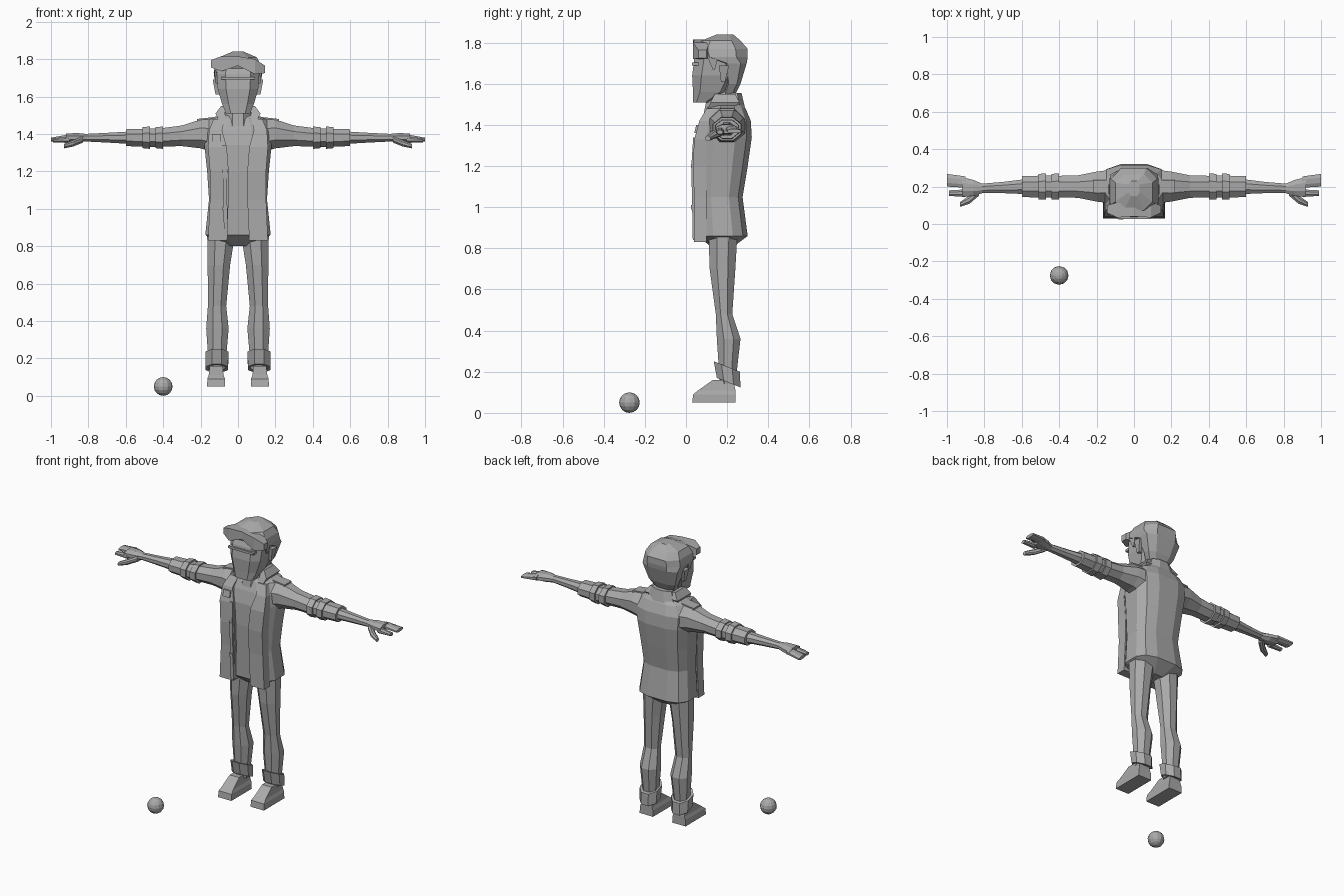
import bpy, bmesh
from math import cos, sin, pi, copysign
from mathutils import Vector

cube = bpy.data.objects.get("Cube")
if cube:
    bpy.data.objects.remove(cube, do_unlink=True)

clay = bpy.data.materials.new("plain_grey")
clay.use_nodes = True
grey = (.4, .4, .4, 1)
clay.diffuse_color = grey
clay.node_tree.nodes["Principled BSDF"].inputs["Base Color"].default_value = grey


def finish(name, bm, mirror=False):
    bmesh.ops.recalc_face_normals(bm, faces=bm.faces)
    mesh = bpy.data.meshes.new(name)
    bm.to_mesh(mesh)
    bm.free()
    mesh.materials.append(clay)
    obj = bpy.data.objects.new(name, mesh)
    bpy.context.collection.objects.link(obj)
    if mirror:
        obj.modifiers.new("mirror", 'MIRROR').use_axis[0] = True
    return obj


def level(z, half, front, back, x=0):
    """Horizontal section: centre and its two half axes."""
    return (Vector((x, (front + back) / 2, z)),
            Vector((half, 0, 0)), Vector((0, (back - front) / 2, 0)))


def slab(x, deep, tall, y=.2, z=1.38):
    """Upright section across the arm direction."""
    return Vector((x, y, z)), Vector((0, deep, 0)), Vector((0, 0, tall))


def outline(sides, power):
    """Regular polygon with flat sides; a lower power makes it squarer."""
    angles = [(i + .5) * 2 * pi / sides for i in range(sides)]
    points = [[copysign(abs(f(a)) ** power, f(a)) for f in (cos, sin)] for a in angles]
    reach = max(p[0] for p in points)
    return [(u / reach, v / reach) for u, v in points]


def loft(name, *sections, sides=8, power=1, mirror=False):
    bm = bmesh.new()
    shape = outline(sides, power)
    rings = [[bm.verts.new(centre + a * u + b * v) for u, v in shape]
             for centre, a, b in sections]
    for low, high in zip(rings, rings[1:]):
        for i in range(sides):
            j = (i + 1) % sides
            bm.faces.new((low[i], low[j], high[j], high[i]))
    bm.faces.new(rings[0])
    bm.faces.new(rings[-1])
    return finish(name, bm, mirror)


# Torso with a closed, tapering underside
loft("torso",
     level(z=.8, half=.07, front=.13, back=.22),
     level(z=.86, half=.175, front=.06, back=.3),
     level(z=1.05, half=.155, front=.055, back=.275),
     level(z=1.2, half=.165, front=.05, back=.3),
     level(z=1.34, half=.18, front=.055, back=.32),
     level(z=1.42, half=.185, front=.075, back=.315),
     level(z=1.48, half=.15, front=.1, back=.29),
     level(z=1.51, half=.08, front=.13, back=.27),
     sides=12, power=.7)

# Open jacket fronts, placket, snaps and chest flap
loft("jacket_front",
     level(z=.83, half=.05, front=.04, back=.1, x=.11),
     level(z=1.05, half=.05, front=.04, back=.1, x=.1),
     level(z=1.2, half=.05, front=.033, back=.1, x=.1),
     level(z=1.33, half=.05, front=.04, back=.1, x=.11),
     level(z=1.42, half=.035, front=.065, back=.12, x=.12),
     level(z=1.48, half=.03, front=.1, back=.16, x=.1),
     sides=4, mirror=True)
loft("placket",
     level(z=.84, half=.01, front=.033, back=.06, x=-.065),
     level(z=1.2, half=.01, front=.026, back=.06, x=-.07),
     level(z=1.34, half=.01, front=.035, back=.07, x=-.075), sides=4)
for height in (1, 1.2):
    loft("jacket_snap", *[level(z=height + step, half=.013, front=.024, back=.04, x=-.07)
                          for step in (-.01, .01)], sides=4)
loft("pocket_flap",
     level(z=1.36, half=.025, front=.04, back=.07, x=-.115),
     level(z=1.4, half=.025, front=.05, back=.08, x=-.115), sides=4)

# Neck and standing collar with flared tips
loft("neck",
     level(z=1.42, half=.075, front=.08, back=.24),
     level(z=1.58, half=.065, front=.11, back=.235))
loft("collar_wing",
     level(z=1.42, half=.02, front=.08, back=.16, x=.06),
     level(z=1.51, half=.025, front=.12, back=.26, x=.095),
     level(z=1.55, half=.01, front=.14, back=.24, x=.08),
     sides=4, mirror=True)
loft("collar_back",
     level(z=1.47, half=.1, front=.2, back=.29),
     level(z=1.555, half=.07, front=.2, back=.27))

# Head with brow and ears
loft("head",
     level(z=1.51, half=.065, front=.035, back=.11),
     level(z=1.56, half=.085, front=.034, back=.2),
     level(z=1.64, half=.108, front=.03, back=.25),
     level(z=1.72, half=.114, front=.04, back=.27),
     level(z=1.77, half=.1, front=.06, back=.25), power=.6)
loft("brow", *[level(z=height, half=.09, front=.028, back=.06) for height in (1.69, 1.705)],
     sides=4)
loft("ear",
     level(z=1.61, half=.01, front=.17, back=.19, x=.11),
     level(z=1.69, half=.02, front=.16, back=.21, x=.115), sides=4, mirror=True)

# Hair: shell, sideburns and swept fringe
loft("hair",
     level(z=1.54, half=.06, front=.17, back=.235),
     level(z=1.6, half=.095, front=.19, back=.265),
     level(z=1.7, half=.126, front=.17, back=.295),
     level(z=1.73, half=.13, front=.06, back=.3),
     level(z=1.77, half=.122, front=.045, back=.3),
     level(z=1.81, half=.1, front=.075, back=.265),
     level(z=1.84, half=.03, front=.15, back=.23), power=.7)
loft("sideburn",
     level(z=1.67, half=.01, front=.13, back=.14, x=.11),
     level(z=1.74, half=.012, front=.1, back=.16, x=.115), sides=4, mirror=True)
for side, lift in ((-1, .02), (1, -.01)):
    loft("fringe_tuft",
         slab(x=0, deep=.03, tall=.025, y=.07, z=1.79),
         slab(x=side * .09, deep=.04, tall=.04, y=.075, z=1.765 + lift / 2),
         slab(x=side * .145, deep=.02, tall=.02, y=.08, z=1.755 + lift), sides=4)

# Sleeves with rolled bands and shoulder straps
loft("sleeve",
     slab(x=.12, deep=.09, tall=.09, z=1.39),
     slab(x=.2, deep=.08, tall=.077, z=1.4),
     slab(x=.3, deep=.06, tall=.055, z=1.39),
     slab(x=.43, deep=.057, tall=.048), mirror=True)
for start in (.4, .47):
    loft("sleeve_roll",
         slab(x=start, deep=.07, tall=.06),
         slab(x=start + .04, deep=.068, tall=.056), mirror=True)
loft("sleeve_end",
     slab(x=.43, deep=.06, tall=.05),
     slab(x=.6, deep=.056, tall=.045), mirror=True)
loft("shoulder_strap",
     slab(x=.13, deep=.035, tall=.01, z=1.48),
     slab(x=.22, deep=.035, tall=.01, z=1.47), sides=4, mirror=True)

# Forearms and hands
loft("forearm",
     slab(x=.58, deep=.04, tall=.033),
     slab(x=.7, deep=.03, tall=.026, y=.195),
     slab(x=.82, deep=.025, tall=.02, y=.19), mirror=True)
loft("palm",
     slab(x=.81, deep=.025, tall=.02, y=.19),
     slab(x=.86, deep=.043, tall=.025, y=.193),
     slab(x=.92, deep=.053, tall=.022, y=.198), mirror=True)
loft("fingers",
     slab(x=.9, deep=.03, tall=.018, y=.224),
     slab(x=1, deep=.034, tall=.01, y=.234, z=1.37), mirror=True)
loft("forefinger",
     slab(x=.9, deep=.02, tall=.018, y=.165, z=1.37),
     slab(x=.99, deep=.015, tall=.01, y=.165, z=1.365), mirror=True)
loft("thumb",
     slab(x=.83, deep=.025, tall=.017, y=.175, z=1.37),
     slab(x=.88, deep=.022, tall=.017, y=.13, z=1.35),
     slab(x=.93, deep=.013, tall=.012, y=.105, z=1.335), mirror=True)

# Trousers with turned-up cuffs
loft("trouser_leg",
     level(z=.14, half=.043, front=.165, back=.24, x=.112),
     level(z=.36, half=.06, front=.15, back=.265, x=.11),
     level(z=.48, half=.049, front=.145, back=.225, x=.112),
     level(z=.7, half=.06, front=.115, back=.24, x=.102),
     level(z=.87, half=.075, front=.11, back=.25, x=.09), mirror=True)
cuff = loft("trouser_cuff",
            level(z=.15, half=.06, front=.15, back=.265, x=.113),
            level(z=.225, half=.062, front=.135, back=.262, x=.113), mirror=True)
for vertex in cuff.data.vertices:
    vertex.co.z -= (vertex.co.y - .2) * .4

# Wedge shoes
loft("shoe",
     level(z=.05, half=.048, front=.03, back=.24, x=.117),
     level(z=.09, half=.047, front=.035, back=.24, x=.117),
     level(z=.11, half=.04, front=.06, back=.24, x=.117),
     level(z=.16, half=.034, front=.13, back=.23, x=.117), sides=4, mirror=True)

# Ball on the floor
bm = bmesh.new()
bmesh.ops.create_uvsphere(bm, u_segments=12, v_segments=8, radius=.05)
ball = finish("ball", bm)
ball.location = (-.4, -.275, .05)
